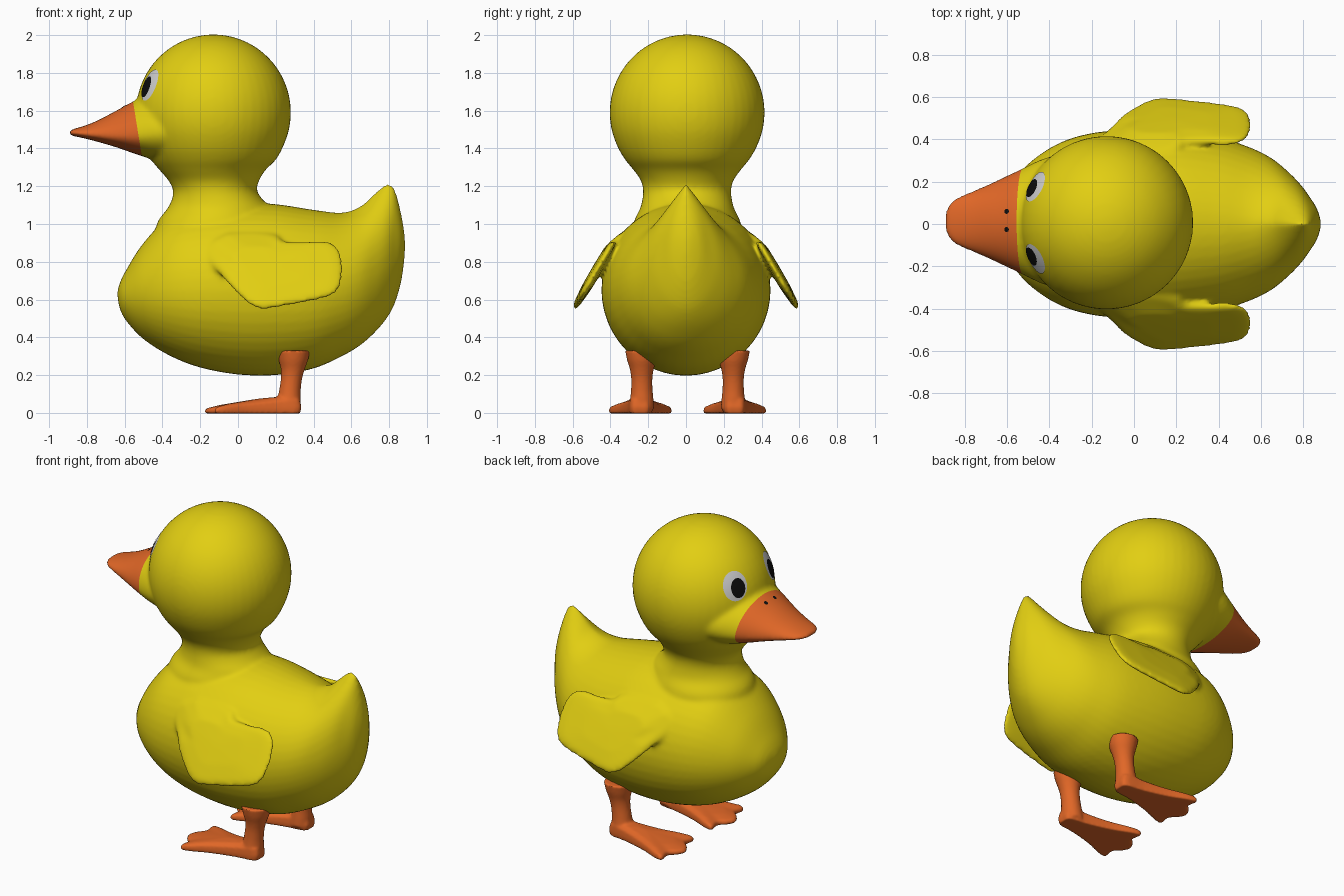
import bpy, bmesh, math
from mathutils import Vector
from mathutils.bvhtree import BVHTree

if "Cube" in bpy.data.objects:
    bpy.data.objects.remove(bpy.data.objects["Cube"])


def material(name, rgb):
    m = bpy.data.materials.new(name)
    m.diffuse_color = (*rgb, 1)
    m.use_nodes = True
    m.node_tree.nodes["Principled BSDF"].inputs["Base Color"].default_value = m.diffuse_color
    return m


YELLOW = material("yellow", (0.76, 0.62, 0.006))
ORANGE = material("orange", (0.75, 0.135, 0.02))
WHITE = material("eye white", (0.65, 0.65, 0.65))
BLACK = material("black", (0.004, 0.004, 0.004))


def spline(pts, n=5, closed=False):
    """Catmull-Rom resampling of tuples of any length."""
    out, m = [], len(pts)
    get = (lambda i: pts[i % m]) if closed else (lambda i: pts[max(0, min(m - 1, i))])
    for i in range(m if closed else m - 1):
        a, b, c, d = get(i - 1), get(i), get(i + 1), get(i + 2)
        for k in range(n):
            t = k / n
            out.append(tuple(0.5 * (2 * q + (r - p) * t + (2 * p - 5 * q + 4 * r - s) * t * t
                                    + (3 * q - p - 3 * r + s) * t ** 3)
                             for p, q, r, s in zip(a, b, c, d)))
    if not closed:
        out.append(tuple(pts[-1]))
    return out


def loft(bm, rings):
    """Skin closed rings of points and cap both ends."""
    vs = [[bm.verts.new(p) for p in r] for r in rings]
    n = len(vs[0])
    for a, b in zip(vs, vs[1:]):
        for i in range(n):
            bm.faces.new((a[i], a[(i + 1) % n], b[(i + 1) % n], b[i]))
    bm.faces.new(vs[0][::-1])
    bm.faces.new(vs[-1])


ANG = [2 * math.pi * i / 48 for i in range(48)]


def x_section(x, zt, zb, hw, zc, e, yc=0.0):
    """Cross-section across x; e > 1 pinches the upper half."""
    ring = []
    for t in ANG:
        c, s = math.cos(t), math.sin(t)
        y = hw * math.copysign(abs(c) ** (e if s > 0 else 1), c)
        ring.append((x, yc + y, zc + s * ((zt - zc) if s > 0 else (zc - zb))))
    return ring


def z_section(z, xc, rx, ry, yc=0.0):
    return [(xc + rx * math.cos(t), yc + ry * math.sin(t), z) for t in ANG]


def fused(name, bm, voxel, smooth):
    """Merge overlapping parts into one smooth skin."""
    bmesh.ops.recalc_face_normals(bm, faces=bm.faces)
    me = bpy.data.meshes.new(name)
    bm.to_mesh(me)
    bm.free()
    ob = bpy.data.objects.new(name, me)
    bpy.context.collection.objects.link(ob)
    r = ob.modifiers.new("fuse", 'REMESH')
    r.mode = 'VOXEL'
    r.voxel_size = voxel
    s = ob.modifiers.new("soften", 'SMOOTH')
    s.factor, s.iterations = 0.5, smooth
    ev = ob.evaluated_get(bpy.context.evaluated_depsgraph_get())
    done = bpy.data.meshes.new_from_object(ev)
    ob.modifiers.clear()
    ob.data = done
    done.materials.clear()
    return ob


def smooth_shade(me):
    for p in me.polygons:
        p.use_smooth = True


body = bmesh.new()

# Body and upturned tail: x, top, bottom, half width, widest height, pinch
loft(body, [x_section(*s) for s in spline([
    (-0.638, 0.645, 0.615, 0.012, 0.63, 1), (-0.625, 0.69, 0.55, 0.10, 0.625, 1),
    (-0.59, 0.76, 0.485, 0.175, 0.625, 1), (-0.5, 0.90, 0.39, 0.285, 0.64, 1),
    (-0.36, 1.04, 0.302, 0.38, 0.65, 1), (-0.2, 1.09, 0.24, 0.43, 0.65, 1),
    (0, 1.11, 0.203, 0.447, 0.65, 1), (0.2, 1.105, 0.2, 0.44, 0.65, 1),
    (0.4, 1.075, 0.235, 0.41, 0.65, 1.05), (0.55, 1.06, 0.30, 0.362, 0.67, 1.2),
    (0.65, 1.095, 0.36, 0.312, 0.70, 1.5), (0.73, 1.17, 0.432, 0.247, 0.73, 1.8),
    (0.79, 1.212, 0.505, 0.185, 0.78, 2), (0.83, 1.185, 0.58, 0.13, 0.81, 1.8),
    (0.865, 1.05, 0.70, 0.075, 0.87, 1.3), (0.884, 0.93, 0.84, 0.015, 0.89, 1)])])

# Neck and round head
neck = [(0.85, -0.12, 0.33, 0.3), (1.0, -0.12, 0.31, 0.285), (1.08, -0.10, 0.275, 0.25),
        (1.13, -0.11, 0.24, 0.237), (1.18, -0.122, 0.222, 0.233), (1.23, -0.128, 0.24, 0.245),
        (1.285, -0.135, 0.28, 0.283), (1.34, -0.13, 0.33, 0.328)]
ball = [(1.59 + 0.413 * math.sin(a), -0.13, 0.41 * math.cos(a), 0.41 * math.cos(a))
        for a in [math.radians(d) for d in (-26, -13, 0, 13, 26, 39, 52, 64, 75, 84, 89)]]
loft(body, [z_section(*s, yc=0.006) for s in spline(neck + ball)])

# Flat tapering beak
loft(body, [x_section(x, zt, zb, hw, zc, 1, 0.012) for x, zt, zb, hw, zc in spline([
    (-0.28, 1.68, 1.33, 0.33, 1.50), (-0.42, 1.69, 1.335, 0.30, 1.49),
    (-0.54, 1.655, 1.37, 0.245, 1.47), (-0.65, 1.597, 1.408, 0.193, 1.465),
    (-0.75, 1.545, 1.437, 0.15, 1.47), (-0.82, 1.518, 1.455, 0.122, 1.475),
    (-0.865, 1.505, 1.464, 0.095, 1.48), (-0.892, 1.495, 1.472, 0.05, 1.483)])])

# Wings: side outline leaned outwards, pillowed in thickness
WING = [(-0.21, 0.86), (-0.1, 0.735), (0, 0.625), (0.07, 0.57), (0.14, 0.55), (0.3, 0.575),
        (0.47, 0.612), (0.54, 0.66), (0.557, 0.77), (0.535, 0.87), (0.46, 0.908), (0.32, 0.903),
        (0.24, 0.91), (0.19, 0.95), (0.05, 0.97), (-0.12, 0.95)]
outline = spline(WING, 5, True)


def wing_point(x, z, s, off, side):
    x, z = 0.17 + (x - 0.17) * s, 0.76 + (z - 0.76) * s
    y = 0.385 + (0.9 - z) * (0.59 if z < 0.9 else 1.3)
    y -= 0.4 * max(0, -0.05 - x)
    return (x, side * (y + off * 0.86), z + off * 0.5)


for side in (1, -1):
    layers = [(0.1, -0.026), (0.5, -0.024), (0.85, -0.016), (0.97, -0.010), (1, 0),
              (0.97, 0.012), (0.85, 0.020), (0.5, 0.028), (0.1, 0.030)]
    loft(body, [[wing_point(x, z, s, o, side) for x, z in outline] for s, o in layers])

duck = fused("body", body, 0.012, 9)
me = duck.data
me.materials.append(YELLOW)
me.materials.append(ORANGE)

# Cut the beak edge and colour everything in front of it
edge_co, edge_no = Vector((-0.535, 0, 1.52)), Vector((-0.28, 0, -0.045)).normalized()
bm = bmesh.new()
bm.from_mesh(me)
top = [f for f in bm.faces if f.calc_center_median().z > 1.25]
geom = list({v for f in top for v in f.verts}) + list({e for f in top for e in f.edges}) + top
bmesh.ops.bisect_plane(bm, geom=geom, plane_co=edge_co, plane_no=edge_no, dist=0.0005)
for f in bm.faces:
    c = f.calc_center_median()
    f.material_index = int(c.z > 1.25 and (c - edge_co).dot(edge_no) > 0)
skin = BVHTree.FromBMesh(bm)
bm.to_mesh(me)
bm.free()
smooth_shade(me)

# Legs with webbed feet
FOOT = [(0.335, 0), (0.32, 0.05), (0.2, 0.07), (0.05, 0.11), (-0.07, 0.158), (-0.125, 0.162),
        (-0.118, 0.09), (-0.155, 0.05), (-0.178, 0)]
FOOT = spline(FOOT + [(x, -y) for x, y in FOOT[-2:0:-1]], 4, True)
for name, yc in (("left_leg", -0.242), ("right_leg", 0.258)):
    bm = bmesh.new()
    loft(bm, [z_section(z, x, r, r, yc - math.copysign(0.008, yc)) for z, x, r in spline([
        (0.02, 0.265, 0.066), (0.07, 0.27, 0.062), (0.12, 0.275, 0.057), (0.18, 0.283, 0.056),
        (0.23, 0.29, 0.063), (0.28, 0.293, 0.078), (0.33, 0.293, 0.088)])])
    rings = []
    for s, k in ((0.1, None), (0.97, None), (1, 0.3), (0.96, 0.75), (0.7, 1), (0.1, 1.1)):
        ring = []
        for x, y in FOOT:
            x = 0.1 + (x - 0.1) * s
            ring.append((x, yc + y * s, -0.003 if k is None else k * (0.032 + 0.13 * (x + 0.17))))
        rings.append(ring)
    loft(bm, rings)
    leg = fused(name, bm, 0.008, 5)
    leg.data.materials.append(ORANGE)
    smooth_shade(leg.data)


def patch(name, centre, normal, a, b, lift, mat):
    """Thin oval laid on the skin."""
    n = Vector(normal).normalized()
    u = Vector((0, 0, 1)).cross(n)
    u = u.normalized() if u.length > 0.1 else Vector((0, 1, 0))
    v = n.cross(u)

    def on_skin(p):
        hit = skin.ray_cast(p + n * 0.2, -n)[0]
        return (hit if hit else p) + n * lift

    c, bm, N = Vector(centre), bmesh.new(), 32
    mid, prev = bm.verts.new(on_skin(c)), None
    for s in (0.25, 0.5, 0.75, 1):
        ring = [bm.verts.new(on_skin(c + u * (a * s * math.cos(t)) + v * (b * s * math.sin(t))))
                for t in [2 * math.pi * i / N for i in range(N)]]
        for i in range(N):
            j = (i + 1) % N
            bm.faces.new((prev[i], ring[i], ring[j], prev[j]) if prev else (mid, ring[i], ring[j]))
        prev = ring
    m = bpy.data.meshes.new(name)
    bm.to_mesh(m)
    bm.free()
    m.materials.append(mat)
    smooth_shade(m)
    bpy.context.collection.objects.link(bpy.data.objects.new(name, m))


# Eyes, pupils and nostrils
for side, label in ((-1, "left"), (1, "right")):
    facing = (-0.345, side * 0.175, 0.15)
    patch(label + "_eye", (-0.475, 0.006 + side * 0.175, 1.74), facing, 0.077, 0.088, 0.003, WHITE)
    patch(label + "_pupil", (-0.487, 0.008 + side * 0.163, 1.727), facing, 0.046, 0.058, 0.007, BLACK)
    patch(label + "_nostril", (-0.602, 0.017 + side * 0.043, 1.62), (-0.3, 0, 1), 0.012, 0.012, 0.003, BLACK)
